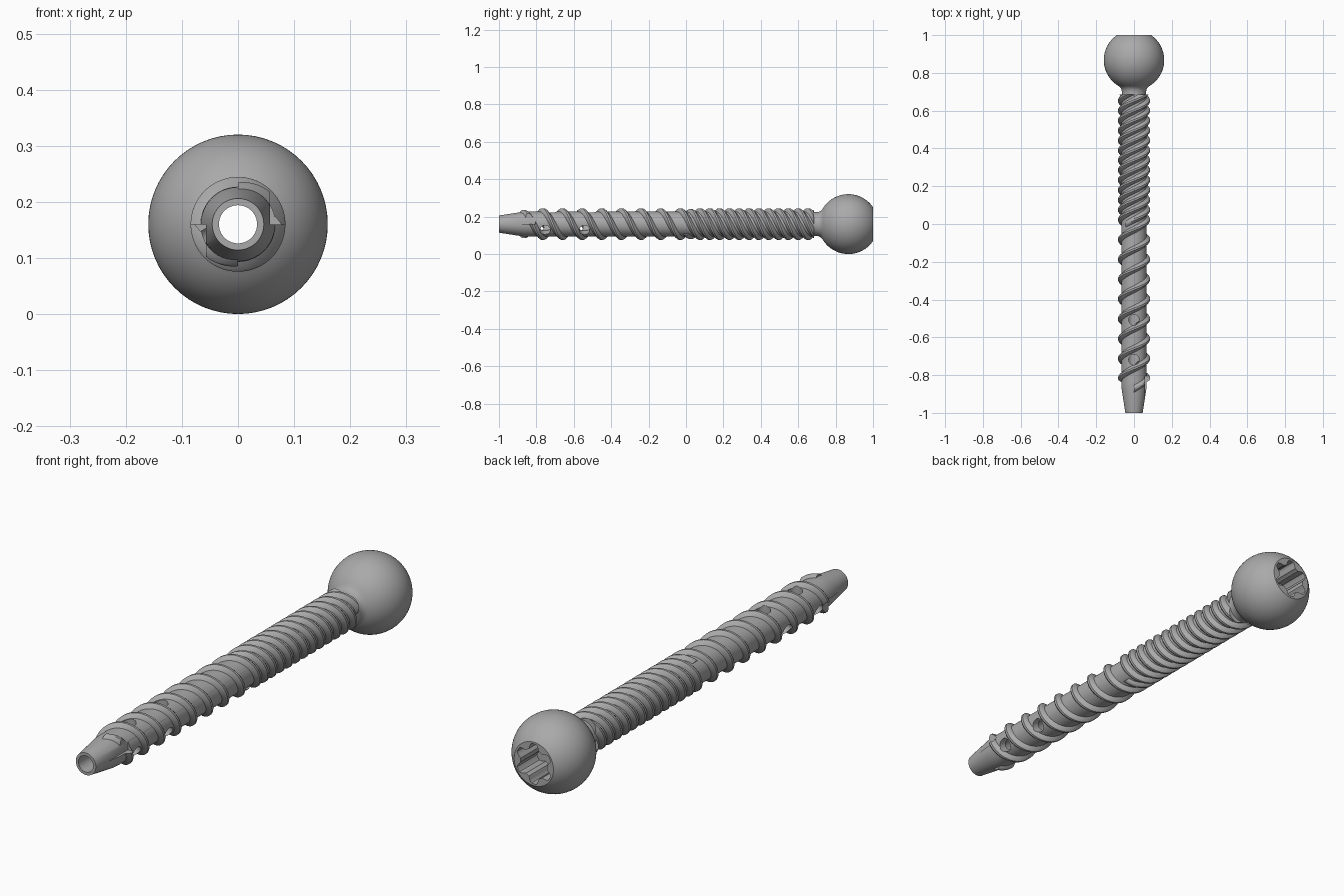
import bpy, bmesh
from math import sin, cos, pi, radians
from mathutils import Matrix, Vector

AXIS_Z = 0.16
LEAD = 0.21
SEG = 64

cube = bpy.data.objects.get("Cube")
if cube:
    bpy.data.objects.remove(cube, do_unlink=True)

steel = bpy.data.materials.new("grey_steel")
steel.use_nodes = True
GREY = (0.4, 0.4, 0.4, 1)
steel.diffuse_color = GREY
steel.node_tree.nodes["Principled BSDF"].inputs["Base Color"].default_value = GREY


def polar(r, a, y):
    """Point at radius r and angle a (from the top) around the long axis."""
    return Vector((r * sin(a), y, AXIS_Z + r * cos(a)))


def finish(name, bm):
    bmesh.ops.recalc_face_normals(bm, faces=bm.faces[:])
    mesh = bpy.data.meshes.new(name)
    bm.to_mesh(mesh)
    bm.free()
    mesh.materials.append(steel)
    ob = bpy.data.objects.new(name, mesh)
    bpy.context.collection.objects.link(ob)
    return ob


def bridge(bm, a, b):
    for i in range(len(a)):
        j = (i + 1) % len(a)
        bm.faces.new((a[i], a[j], b[j], b[i]))


def lathe(name, profile):
    """Closed (y, r) profile turned around the long axis."""
    bm = bmesh.new()
    rings = [[bm.verts.new(polar(r, 2 * pi * i / SEG, y)) for y, r in profile]
             for i in range(SEG)]
    for i in range(SEG):
        bridge(bm, rings[i], rings[(i + 1) % SEG])
    return finish(name, bm)


def box(name, lo, hi):
    lo, hi = Vector(lo), Vector(hi)
    bm = bmesh.new()
    bmesh.ops.create_cube(bm, size=1, matrix=Matrix.Translation((lo + hi) / 2)
                          @ Matrix.Diagonal((*(hi - lo), 1)))
    return finish(name, bm)


def side_hole(angle, y):
    bm = bmesh.new()
    bmesh.ops.create_cone(bm, cap_ends=True, segments=32, radius1=0.028,
                          radius2=0.028, depth=0.12,
                          matrix=Matrix.Translation(polar(0.06, angle, y))
                          @ Matrix.Rotation(angle, 4, 'Y'))
    return finish("hole_cutter", bm)


def cut(ob, cutters):
    bpy.context.view_layer.objects.active = ob
    for c in cutters:
        mod = ob.modifiers.new("cut", 'BOOLEAN')
        mod.operation = 'DIFFERENCE'
        mod.solver = 'EXACT'
        mod.object = c
        bpy.ops.object.modifier_apply(modifier=mod.name)


# Shaft, neck and ball head as one hollow turned body
BALL_Y, BALL_R = 0.868, 0.16
profile = [(-1, 0.034), (-1, 0.046), (-0.87, 0.066), (-0.84, 0.067), (0.66, 0.067),
           (0.69, 0.064), (0.708, 0.065), (0.72, 0.070)]
for i in range(33):
    a = radians(30 + (145.6 - 30) * i / 32)
    profile.append((BALL_Y - BALL_R * cos(a), BALL_R * sin(a)))
profile.append((1, 0.034))
body = lathe("shaft_and_ball_head", profile)

# Helical threads: two along the full shaft, two more on the rear half
RIDGE = [(-0.025, 0.060), (-0.019, 0.068), (-0.011, 0.080), (-0.005, 0.0845),
         (0.005, 0.0845), (0.011, 0.080), (0.019, 0.068), (0.025, 0.060)]
bm = bmesh.new()
for start, y0 in enumerate((-0.87, 0.0, -0.87, 0.0)):
    steps = round((0.73 - y0) / LEAD * SEG)
    prev = None
    for s in range(steps + 1):
        y = y0 + s * LEAD / SEG
        a = 2 * pi * (y + 0.765) / LEAD + start * pi / 2
        grow = min(1, 0.6 + s / 30)
        ring = [bm.verts.new(polar(0.060 + (r - 0.060) * grow, a, y + dy))
                for dy, r in RIDGE]
        if prev:
            bridge(bm, prev, ring)
        else:
            bm.faces.new(ring)
        prev = ring
    bm.faces.new(prev)
threads = finish("threads", bm)

# Six-lobed drive socket
bm = bmesh.new()
loops = []
for y in (0.87, 1.05):
    loop = []
    for i in range(96):
        a = 2 * pi * i / 96
        wave = max(-1, min(1, 1.6 * cos(6 * a)))
        loop.append(bm.verts.new(polar(0.072 + 0.011 * wave, a, y)))
    loops.append(loop)
bridge(bm, *loops)
for loop in loops:
    bm.faces.new(loop)
socket = finish("socket_cutter", bm)

# Side holes spiralling in the thread groove, and two cutting flutes at the tip
holes = [side_hole(radians(120 * k), y - 0.035 * k)
         for y in (-0.508, -0.718) for k in range(3)]
flutes = [box("flute_cutter", (0.057, -0.93, AXIS_Z), (0.12, -0.805, 0.3)),
          box("flute_cutter", (-0.12, -0.93, 0.02), (-0.057, -0.805, AXIS_Z))]
rear_trim = box("trim_cutter", (-0.2, 0.685, -0.1), (0.2, 0.9, 0.4))

cut(body, [socket] + holes + flutes)
cut(threads, holes + flutes + [rear_trim])
for c in [socket, rear_trim] + holes + flutes:
    bpy.data.objects.remove(c, do_unlink=True)

# Smooth shading with crisp edges
bpy.ops.object.select_all(action='DESELECT')
for ob in (body, threads):
    ob.select_set(True)
bpy.context.view_layer.objects.active = body
bpy.ops.object.shade_smooth_by_angle(angle=radians(32))
